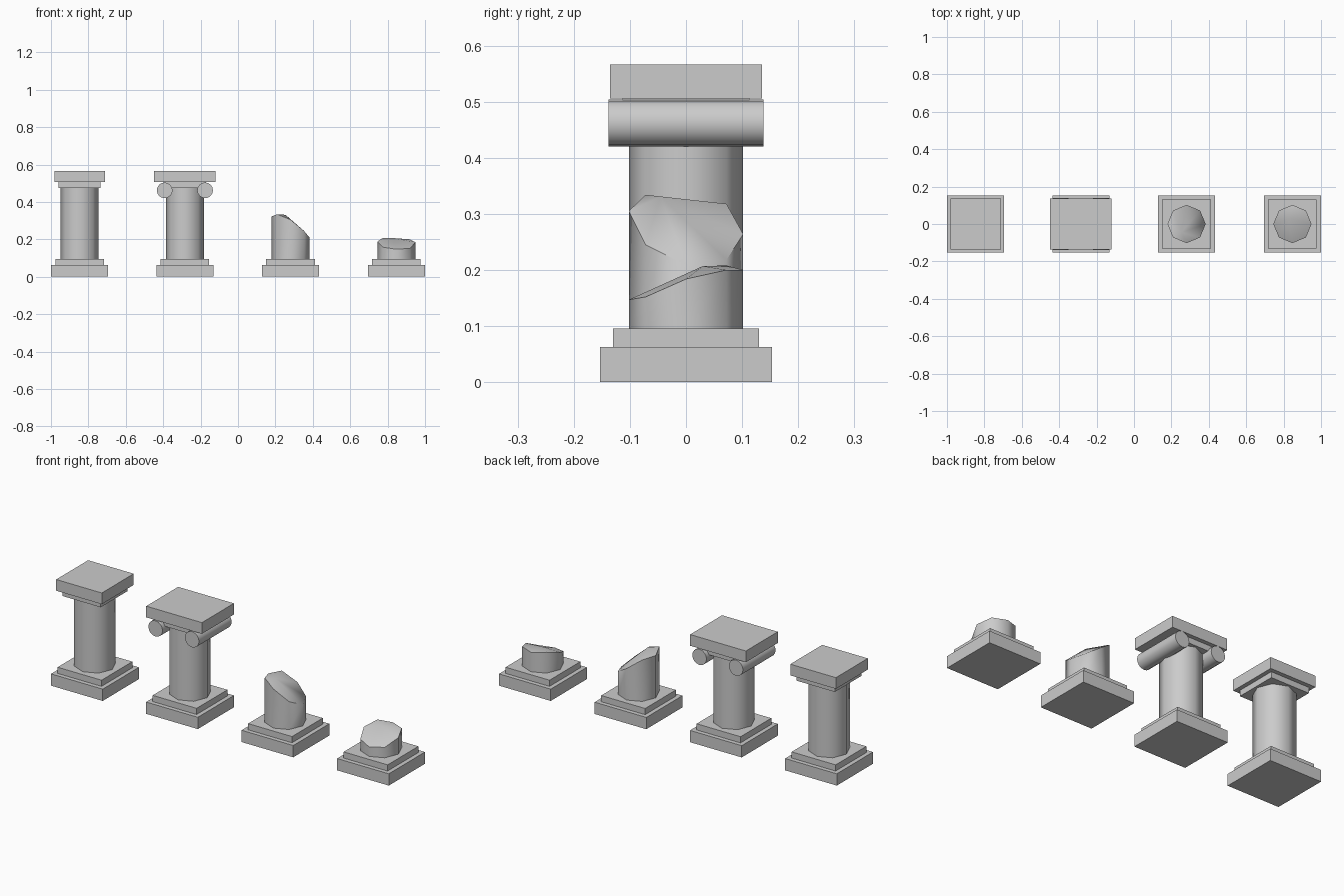
import bpy, bmesh
from math import sin, cos, pi, radians

if "Cube" in bpy.data.objects:
    bpy.data.objects.remove(bpy.data.objects["Cube"])

R = 0.102          # shaft radius
SHAFT_Z = 0.096    # top of the stepped base


def finish(name, bm, angle=None):
    bmesh.ops.recalc_face_normals(bm, faces=bm.faces)
    me = bpy.data.meshes.new(name)
    bm.to_mesh(me)
    bm.free()
    ob = bpy.data.objects.new(name, me)
    bpy.context.collection.objects.link(ob)
    if angle:
        bpy.ops.object.select_all(action='DESELECT')
        ob.select_set(True)
        bpy.context.view_layer.objects.active = ob
        bpy.ops.object.shade_smooth_by_angle(angle=radians(angle))
    return ob


def box(name, x, wx, wy, z0, z1):
    bm = bmesh.new()
    bmesh.ops.create_cube(bm, size=1)
    for v in bm.verts:
        v.co = (x + v.co.x * wx, v.co.y * wy, (z0 + z1) / 2 + v.co.z * (z1 - z0))
    return finish(name, bm)


def shaft(name, x, heights, peak=None):
    """Eight-sided shaft; heights run counter-clockwise from +x, peak is the inner top point."""
    bm = bmesh.new()
    n = len(heights)
    ring = [(x + R * cos(2 * pi * i / n), R * sin(2 * pi * i / n)) for i in range(n)]
    low = [bm.verts.new((px, py, SHAFT_Z)) for px, py in ring]
    top = [bm.verts.new((p[0], p[1], h)) for p, h in zip(ring, heights)]
    bm.faces.new(low[::-1])
    tip = bm.verts.new((x + peak[0], peak[1], peak[2])) if peak else None
    for i in range(n):
        j = (i + 1) % n
        bm.faces.new((low[i], low[j], top[j], top[i]))
        if tip:
            bm.faces.new((top[i], top[j], tip))
    if not tip:
        bm.faces.new(top)
    return finish(name, bm, 50)


def scroll(name, x, z, r, half):
    bm = bmesh.new()
    bmesh.ops.create_cone(bm, cap_ends=True, segments=16, radius1=r, radius2=r, depth=2 * half)
    for v in bm.verts:
        v.co = (x + v.co.x, v.co.z, z + v.co.y)
    return finish(name, bm, 40)


# stepped bases
X = (-0.847, -0.284, 0.281, 0.847)
for i, x in enumerate(X, 1):
    box(f"base_{i}", x, 0.306, 0.306, 0, 0.063)
    box(f"base_step_{i}", x, 0.26, 0.26, 0.063, SHAFT_Z)

# whole columns: shaft, neck plate, top slab
for i, width in ((1, 0.27), (2, 0.33)):
    x = X[i - 1]
    shaft(f"shaft_{i}", x, [0.476] * 8)
    box(f"neck_plate_{i}", x, 0.226, 0.226, 0.475, 0.506)
    box(f"top_slab_{i}", x, width, 0.27, 0.506, 0.566)

# scroll rolls on the second column
for side, label in ((-1, "left"), (1, "right")):
    scroll(f"scroll_{label}", X[1] + side * 0.108, 0.462, 0.042, 0.138)

# broken shafts
shaft("broken_shaft_tall", X[2],
      (0.209, 0.218, 0.264, 0.318, 0.322, 0.334, 0.305, 0.245), (-0.027, -0.045, 0.331))
shaft("broken_shaft_short", X[3],
      (0.184, 0.200, 0.200, 0.208, 0.188, 0.158, 0.147, 0.152), (-0.02, 0.03, 0.207))
